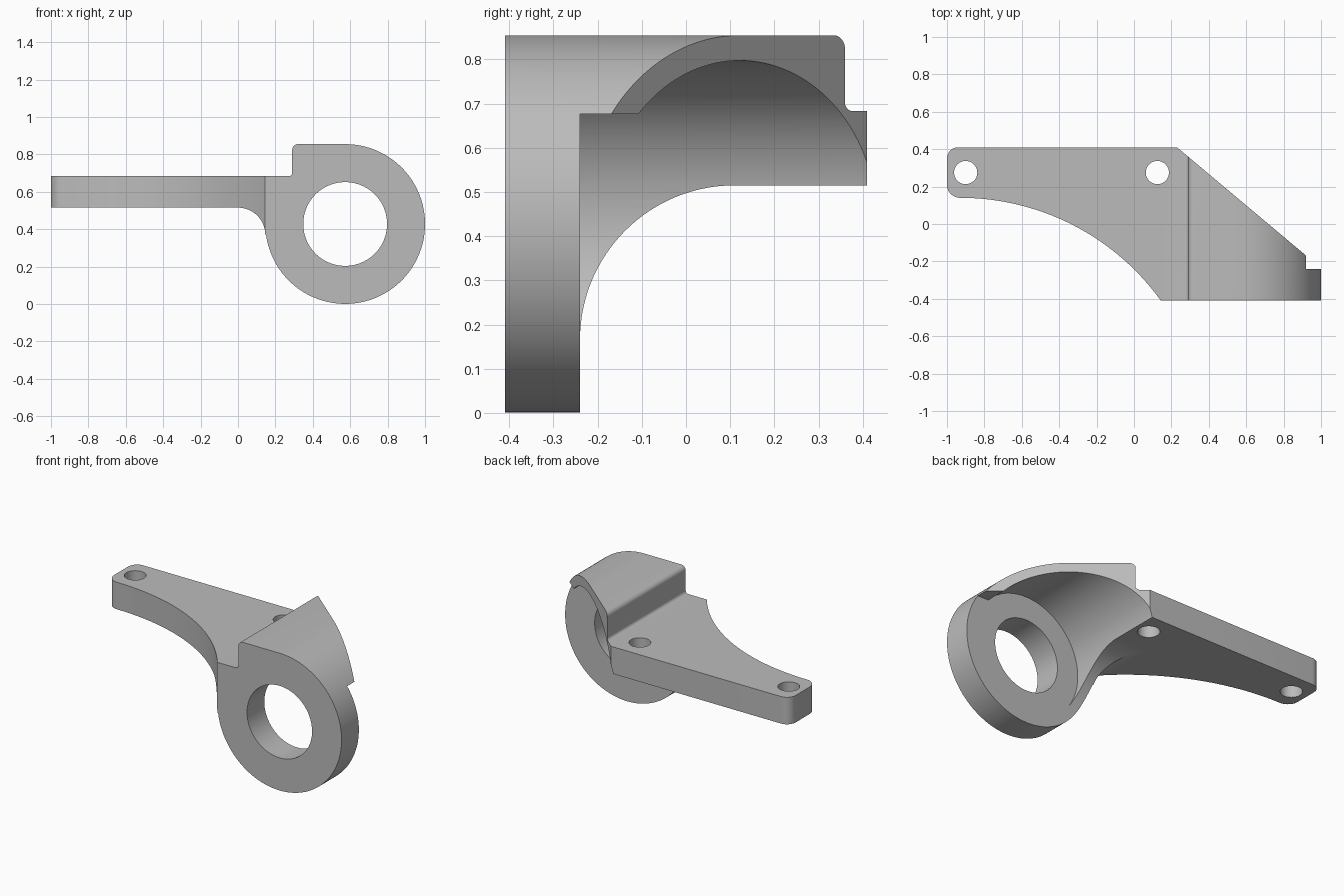
import bpy, bmesh
from math import sin, cos, radians, sqrt
from mathutils import Vector

if "Cube" in bpy.data.objects:
    bpy.data.objects.remove(bpy.data.objects["Cube"], do_unlink=True)

CX, CZ = 0.573, 0.4275          # ring axis
R_OUT, R_CAVITY, R_BORE = 0.427, 0.37, 0.224
FRONT, BACK, RING_BACK = -0.41, 0.41, -0.24
PLATE_LOW, PLATE_TOP, TOP = 0.515, 0.683, 0.8545


def arc(cx, cy, r, a0, a1, n):
    """Points on an arc from angle a0 to a1 in degrees."""
    angles = [radians(a0 + (a1 - a0) * i / n) for i in range(n + 1)]
    return [(cx + r * cos(a), cy + r * sin(a)) for a in angles]


def prism(name, points, axis, low, high):
    """Extrude a 2D outline along an axis: x uses (y, z), y uses (x, z), z uses (x, y)."""
    place = {"x": lambda p, d: (d, p[0], p[1]),
             "y": lambda p, d: (p[0], d, p[1]),
             "z": lambda p, d: (p[0], p[1], d)}[axis]
    bm = bmesh.new()
    face = bm.faces.new([bm.verts.new(place(p, low)) for p in points])
    grown = bmesh.ops.extrude_face_region(bm, geom=[face])
    moved = [v for v in grown["geom"] if isinstance(v, bmesh.types.BMVert)]
    bmesh.ops.translate(bm, verts=moved, vec=Vector(place((0, 0), high - low)))
    bmesh.ops.recalc_face_normals(bm, faces=bm.faces)
    mesh = bpy.data.meshes.new(name)
    bm.to_mesh(mesh)
    bm.free()
    obj = bpy.data.objects.new(name, mesh)
    bpy.context.collection.objects.link(obj)
    return obj


def circle(cx, cy, r, n):
    return arc(cx, cy, r, 0, 360, n)[:-1]


# Front profile: plate, raised hood shoulder and round ring
fillet = 0.146
profile = [(-1.0, PLATE_LOW)]
profile += arc(0, PLATE_LOW - fillet, fillet, 90, 0, 16)
profile += arc(CX, CZ, R_OUT, 188, 450, 120)
profile += arc(0.32, TOP - 0.03, 0.03, 90, 180, 8)
profile += arc(0.27, PLATE_TOP + 0.02, 0.02, 0, -90, 6)
profile += [(-1.0, PLATE_TOP)]
bracket = prism("bracket", profile, "y", FRONT, BACK)

# Plan outline: rounded plate end, swept front edge and slanted hood
sweep = 1.323
plan = arc(-0.94, BACK - 0.06, 0.06, 180, 90, 10)
plan += [(0.23, BACK), (0.945, -0.19), (0.945, RING_BACK), (1.1, RING_BACK),
         (1.1, FRONT - 0.1), (0.144, FRONT - 0.1)]
plan += arc(-0.93, 0.14 - sweep, sweep, 35.8, 90, 40)
plan += arc(-0.93, 0.21, 0.07, 270, 180, 10)[1:]
outline = prism("plan_outline", plan, "z", -0.2, 1.2)

# Space below the plate and hood wall, curving up from the ring
reach = PLATE_LOW - 0.165
under = [(RING_BACK, -0.2)]
under += arc(RING_BACK + reach, 0.165, reach, 180, 90, 32)
under += [(0.6, PLATE_LOW), (0.6, -0.2)]

cutters = [
    prism("hood_cavity", circle(CX, CZ, R_CAVITY, 128), "y", RING_BACK, 0.6),
    prism("under_space", under, "x", -1.2, 1.2),
    prism("side_opening", [(CX, -0.2), (1.2, -0.2), (1.2, 0.677), (CX, 0.677)],
          "y", RING_BACK, 0.6),
    prism("ring_bore", circle(CX, CZ, R_BORE, 96), "y", -0.6, 0.6),
]
for hole_x in (-0.9, 0.125):
    cutters.append(prism("bolt_hole", circle(hole_x, 0.275, 0.062, 48), "z", 0.3, 0.75))

for cutter in [outline] + cutters:
    mod = bracket.modifiers.new(cutter.name, "BOOLEAN")
    mod.object = cutter
    mod.operation = "INTERSECT" if cutter is outline else "DIFFERENCE"
    mod.solver = "EXACT"
    cutter.hide_render = True

# Bake the cuts and drop the helpers
graph = bpy.context.evaluated_depsgraph_get()
baked = bpy.data.meshes.new_from_object(bracket.evaluated_get(graph))
bracket.modifiers.clear()
bracket.data = baked
for cutter in [outline] + cutters:
    bpy.data.objects.remove(cutter, do_unlink=True)

# Plain grey metal
grey = bpy.data.materials.new("plain_grey")
grey.use_nodes = True
colour = (0.5, 0.5, 0.5, 1.0)
grey.diffuse_color = colour
grey.node_tree.nodes["Principled BSDF"].inputs["Base Color"].default_value = colour
baked.materials.clear()
baked.materials.append(grey)

bpy.ops.object.select_all(action="DESELECT")
bracket.select_set(True)
bpy.context.view_layer.objects.active = bracket
bpy.ops.object.shade_smooth_by_angle(angle=radians(25))
